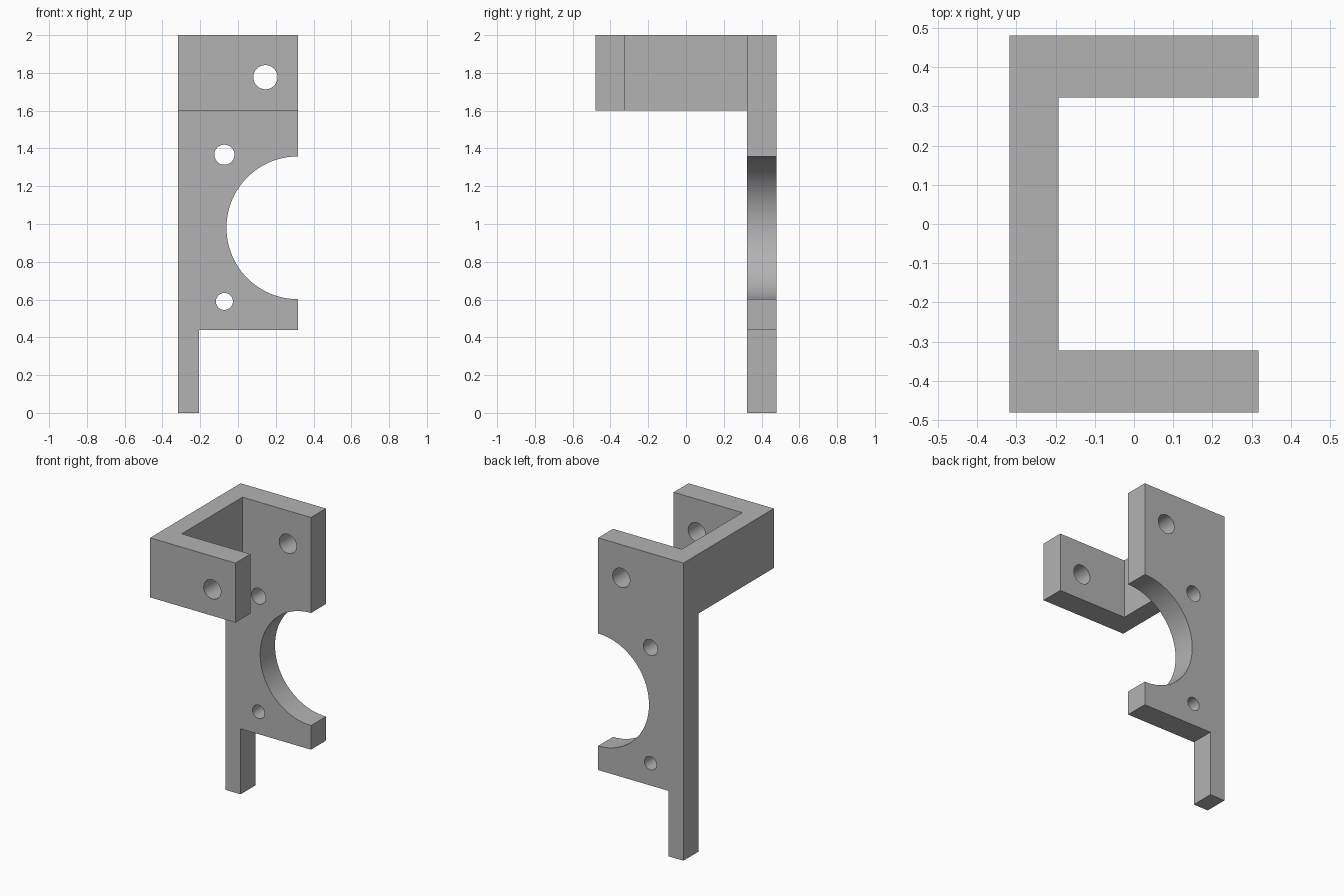
import bpy
import bmesh
import math
from mathutils import Matrix, Vector

cube = bpy.data.objects.get("Cube")
if cube:
    bpy.data.objects.remove(cube, do_unlink=True)

# Main dimensions
HALF_W, HALF_D, TOP = 0.317, 0.48, 2.0
INNER_Y = 0.322       # inner face of the front and back plates
INNER_X = -0.193      # inner face of the side wall
CLAMP_Z = 1.60        # underside of the upper clamp

grey = bpy.data.materials.new("plain grey")
grey.use_nodes = True
colour = (0.45, 0.45, 0.45, 1.0)
grey.diffuse_color = colour
grey.node_tree.nodes["Principled BSDF"].inputs["Base Color"].default_value = colour


def add_object(name, bm):
    bmesh.ops.recalc_face_normals(bm, faces=bm.faces)
    mesh = bpy.data.meshes.new(name)
    bm.to_mesh(mesh)
    bm.free()
    obj = bpy.data.objects.new(name, mesh)
    bpy.context.collection.objects.link(obj)
    return obj


def extruded(name, points, offset):
    """Solid from a closed outline, extruded along the offset."""
    bm = bmesh.new()
    face = bm.faces.new([bm.verts.new(p) for p in points])
    result = bmesh.ops.extrude_face_region(bm, geom=[face], use_keep_orig=True)
    verts = [v for v in result["geom"] if isinstance(v, bmesh.types.BMVert)]
    bmesh.ops.translate(bm, verts=verts, vec=Vector(offset))
    return add_object(name, bm)


def bore(name, x, z, radius, sides):
    """Cylinder cutter running front to back."""
    bm = bmesh.new()
    bmesh.ops.create_cone(
        bm, cap_ends=True, segments=sides, radius1=radius, radius2=radius, depth=2,
        matrix=Matrix.Translation((x, 0, z)) @ Matrix.Rotation(math.pi / 2, 4, "X"))
    return add_object(name, bm)


def combine(target, other, operation):
    """Apply a boolean and discard the helper."""
    mod = target.modifiers.new(operation, "BOOLEAN")
    mod.operation, mod.solver, mod.object = operation, "EXACT", other
    bpy.context.view_layer.objects.active = target
    bpy.ops.object.modifier_apply(modifier=mod.name)
    bpy.data.objects.remove(other, do_unlink=True)


# Back plate with its narrow leg, outlined from the front
plate = [(-HALF_W, 0), (-0.206, 0), (-0.206, 0.44), (HALF_W, 0.44),
         (HALF_W, TOP), (-HALF_W, TOP)]
bracket = extruded("mounting_bracket", [(x, INNER_Y, z) for x, z in plate],
                   (0, HALF_D - INNER_Y, 0))

# Upper clamp, C-shaped from above
clamp = [(HALF_W, -HALF_D), (HALF_W, -INNER_Y), (INNER_X, -INNER_Y), (INNER_X, INNER_Y),
         (HALF_W, INNER_Y), (HALF_W, HALF_D), (-HALF_W, HALF_D), (-HALF_W, -HALF_D)]
combine(bracket, extruded("clamp", [(x, y, CLAMP_Z) for x, y in clamp],
                          (0, 0, TOP - CLAMP_Z)), "UNION")

# Half-round opening and screw holes
for name, x, z, radius, sides in [
        ("round_opening", HALF_W, 0.98, 0.378, 96),
        ("clamp_hole", 0.145, 1.777, 0.064, 48),
        ("upper_hole", -0.072, 1.367, 0.053, 48),
        ("lower_hole", -0.072, 0.59, 0.045, 48)]:
    combine(bracket, bore(name, x, z, radius, sides), "DIFFERENCE")

# Merge coplanar faces, then shade the curved walls smoothly
bm = bmesh.new()
bm.from_mesh(bracket.data)
bmesh.ops.remove_doubles(bm, verts=bm.verts, dist=0.0001)
bmesh.ops.dissolve_limit(bm, angle_limit=math.radians(0.5),
                         verts=bm.verts, edges=bm.edges)
bm.to_mesh(bracket.data)
bm.free()

bracket.data.materials.clear()
bracket.data.materials.append(grey)
bpy.ops.object.select_all(action="DESELECT")
bracket.select_set(True)
bpy.context.view_layer.objects.active = bracket
bpy.ops.object.shade_smooth_by_angle(angle=math.radians(30))
